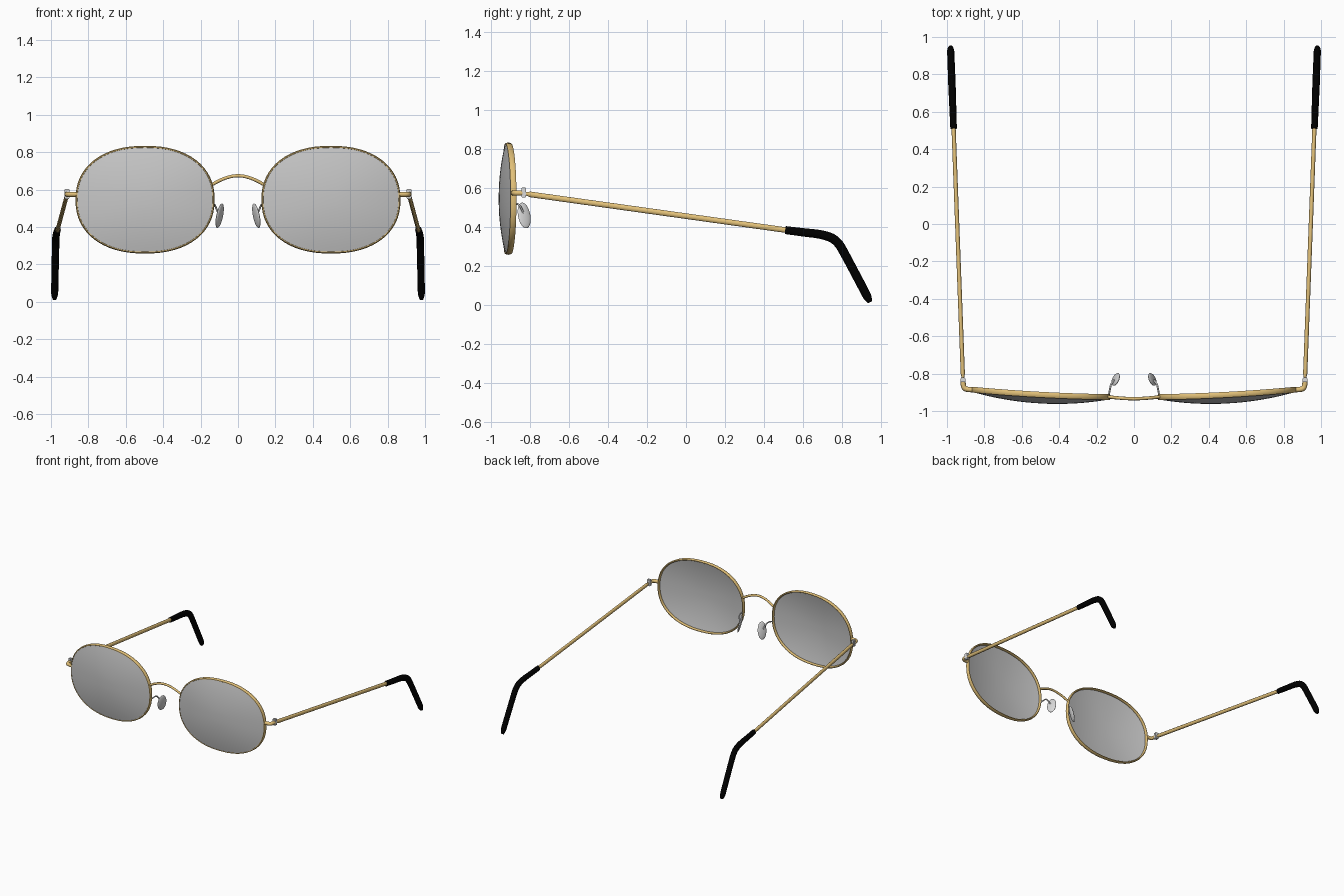
import bpy, bmesh, math
from mathutils import Vector, Matrix

cube = bpy.data.objects.get("Cube")
if cube:
    bpy.data.objects.remove(cube, do_unlink=True)


def material(name, rgb):
    m = bpy.data.materials.new(name)
    m.use_nodes = True
    m.diffuse_color = (*rgb, 1)
    m.node_tree.nodes["Principled BSDF"].inputs["Base Color"].default_value = (*rgb, 1)
    return m


GOLD = material("gold metal", (0.76, 0.53, 0.19))
SILVER = material("silver metal", (0.70, 0.70, 0.70))
GLASS = material("grey lens", (0.57, 0.57, 0.57))
BLACK = material("black rubber", (0.0, 0.0, 0.0))


def add_object(name, mesh, mat):
    mesh.materials.clear()
    mesh.materials.append(mat)
    ob = bpy.data.objects.new(name, mesh)
    bpy.context.collection.objects.link(ob)
    bpy.ops.object.select_all(action="DESELECT")
    ob.select_set(True)
    bpy.context.view_layer.objects.active = ob
    bpy.ops.object.shade_smooth_by_angle(angle=math.radians(40))
    return ob


def from_bmesh(name, bm, mat):
    bmesh.ops.recalc_face_normals(bm, faces=bm.faces)
    mesh = bpy.data.meshes.new(name)
    bm.to_mesh(mesh)
    bm.free()
    return add_object(name, mesh, mat)


def wire(name, points, radius, mat, tapers=None, smooth=True):
    """Round wire along a smooth path, turned into a mesh."""
    cu = bpy.data.curves.new(name, "CURVE")
    cu.dimensions = "3D"
    cu.bevel_depth, cu.bevel_resolution = radius, 3
    cu.use_fill_caps = True
    cu.resolution_u = 8
    sp = cu.splines.new("NURBS" if smooth else "POLY")
    sp.points.add(len(points) - 1)
    for i, p in enumerate(points):
        sp.points[i].co = (*p, 1)
        sp.points[i].radius = tapers[i] if tapers else 1
    sp.use_endpoint_u = True
    sp.order_u = 3
    tmp = bpy.data.objects.new(name + "_path", cu)
    bpy.context.collection.objects.link(tmp)
    dg = bpy.context.evaluated_depsgraph_get()
    mesh = bpy.data.meshes.new_from_object(tmp.evaluated_get(dg))
    bpy.data.objects.remove(tmp, do_unlink=True)
    return add_object(name, mesh, mat)


def arm_x(y):
    """Distance of the side arm's centre line from the middle."""
    return 0.915 + 0.0375 * (y + 0.81)


def arm_part(name, side, path, radius, mat, tapers, flat, smooth):
    """Side arm piece with an oval section, narrower across than tall."""
    ob = wire(name, [(side * arm_x(y), y, z) for y, z in path], radius, mat, tapers, smooth)
    for v in ob.data.vertices:
        c = side * arm_x(v.co.y)
        v.co.x = c + (v.co.x - c) * flat


# Outline and wrap of the eye shape
CX, CZ, HW, HH = 0.497, 0.546, 0.365, 0.281
SEGS = 64


def outline(t, s=1.0):
    """Point on the rounded oval, scaled by s, lying on the wrapped front."""
    c, n = math.cos(t), math.sin(t)
    k = 2 / 2.25
    x = CX + s * HW * math.copysign(abs(c) ** k, c)
    z = CZ + s * HH * math.copysign(abs(n) ** k, n)
    return Vector((x, -0.926 + 0.054 * x * x, z))


def loft(bm, rings, closed):
    n = len(rings[0])
    pairs = zip(rings, rings[1:] + rings[:1]) if closed else zip(rings, rings[1:])
    for a, b in pairs:
        for i in range(n):
            j = (i + 1) % n
            bm.faces.new((a[i], a[j], b[j], b[i]))


def rim(name, side):
    bm = bmesh.new()
    rings = []
    for i in range(SEGS):
        t = math.tau * i / SEGS
        p = outline(t)
        d = outline(t + 0.02) - outline(t - 0.02)
        out = Vector((d.z, 0, -d.x)).normalized()
        ring = []
        for q in range(10):
            a = math.tau * q / 10
            v = p + out * 0.007 * math.cos(a) + Vector((0, 0.016 * math.sin(a), 0))
            ring.append(bm.verts.new((side * v.x, v.y, v.z)))
        rings.append(ring)
    loft(bm, rings, True)
    return from_bmesh(name, bm, GOLD)


def lens(name, side):
    """Thin domed shell: front centre to edge, then back to the centre."""
    bm = bmesh.new()
    steps = [i / 10 for i in range(1, 11)]
    layers = [(s, -0.013) for s in steps] + [(s, -0.003) for s in reversed(steps)]
    rings = []
    for s, off in layers:
        ring = []
        for i in range(SEGS):
            v = outline(math.tau * i / SEGS, s)
            y = v.y - 0.034 * (1 - s * s) + off
            ring.append(bm.verts.new((side * v.x, y, v.z)))
        rings.append(ring)
    loft(bm, rings, False)
    bm.faces.new(rings[0])
    bm.faces.new(rings[-1])
    return from_bmesh(name, bm, GLASS)


def nose_pad(name, side):
    bm = bmesh.new()
    bmesh.ops.create_uvsphere(bm, u_segments=20, v_segments=12, radius=1)
    up = Vector((-0.013, -0.012, 0.07)).normalized()
    wide = Vector((-0.45, 0.88, 0))
    wide = (wide - up * wide.dot(up)).normalized()
    thin = up.cross(wide)
    axes = Matrix((thin * 0.010, wide * 0.036, up * 0.068)).transposed()
    for v in bm.verts:
        p = axes @ v.co + Vector((0.098, -0.831, 0.460))
        v.co = (side * p.x, p.y, p.z)
    return from_bmesh(name, bm, SILVER)


def hinge(name, side):
    bm = bmesh.new()
    bmesh.ops.create_cube(bm, size=1)
    bmesh.ops.scale(bm, vec=(0.026, 0.024, 0.052), verts=bm.verts)
    bmesh.ops.bevel(bm, geom=bm.edges[:], offset=0.003, segments=2, affect="EDGES")
    bmesh.ops.translate(bm, vec=(side * 0.914, -0.834, 0.577), verts=bm.verts)
    return from_bmesh(name, bm, SILVER)


for side, tag in ((1, "left"), (-1, "right")):
    def m(*pts):
        return [(side * x, y, z) for x, y, z in pts]

    rim(tag + "_rim", side)
    lens(tag + "_lens", side)
    nose_pad(tag + "_nose_pad", side)
    hinge(tag + "_hinge", side)
    wire(tag + "_pad_arm", m((0.135, -0.918, 0.51), (0.128, -0.88, 0.522),
                             (0.122, -0.85, 0.515), (0.104, -0.835, 0.47)), 0.005, SILVER)
    # Corner piece bending from the rim back to the hinge
    wire(tag + "_end_piece", m((0.858, -0.886, 0.575), (0.882, -0.886, 0.575),
                               (0.908, -0.880, 0.575), (0.914, -0.855, 0.575),
                               (0.914, -0.838, 0.575)), 0.014, GOLD)
    # Straight arm and the curved ear tip
    arm_part(tag + "_temple", side, [(-0.826, 0.572), (-0.80, 0.568), (0.54, 0.381)],
             0.015, GOLD, (0.5, 1, 1), 0.75, False)
    arm_part(tag + "_ear_tip", side,
             [(0.51, 0.385), (0.60, 0.373), (0.70, 0.363), (0.775, 0.335),
              (0.825, 0.245), (0.92, 0.065), (0.935, 0.035), (0.945, 0.014)],
             0.0225, BLACK, (0.95, 1, 1.05, 1.1, 1.05, 1.05, 1, 0.55), 0.82, True)

# Arched bridge between the rims
wire("bridge", [(-0.136, -0.924, 0.628), (-0.06, -0.934, 0.674),
                (0.06, -0.934, 0.674), (0.136, -0.924, 0.628)], 0.009, GOLD)
